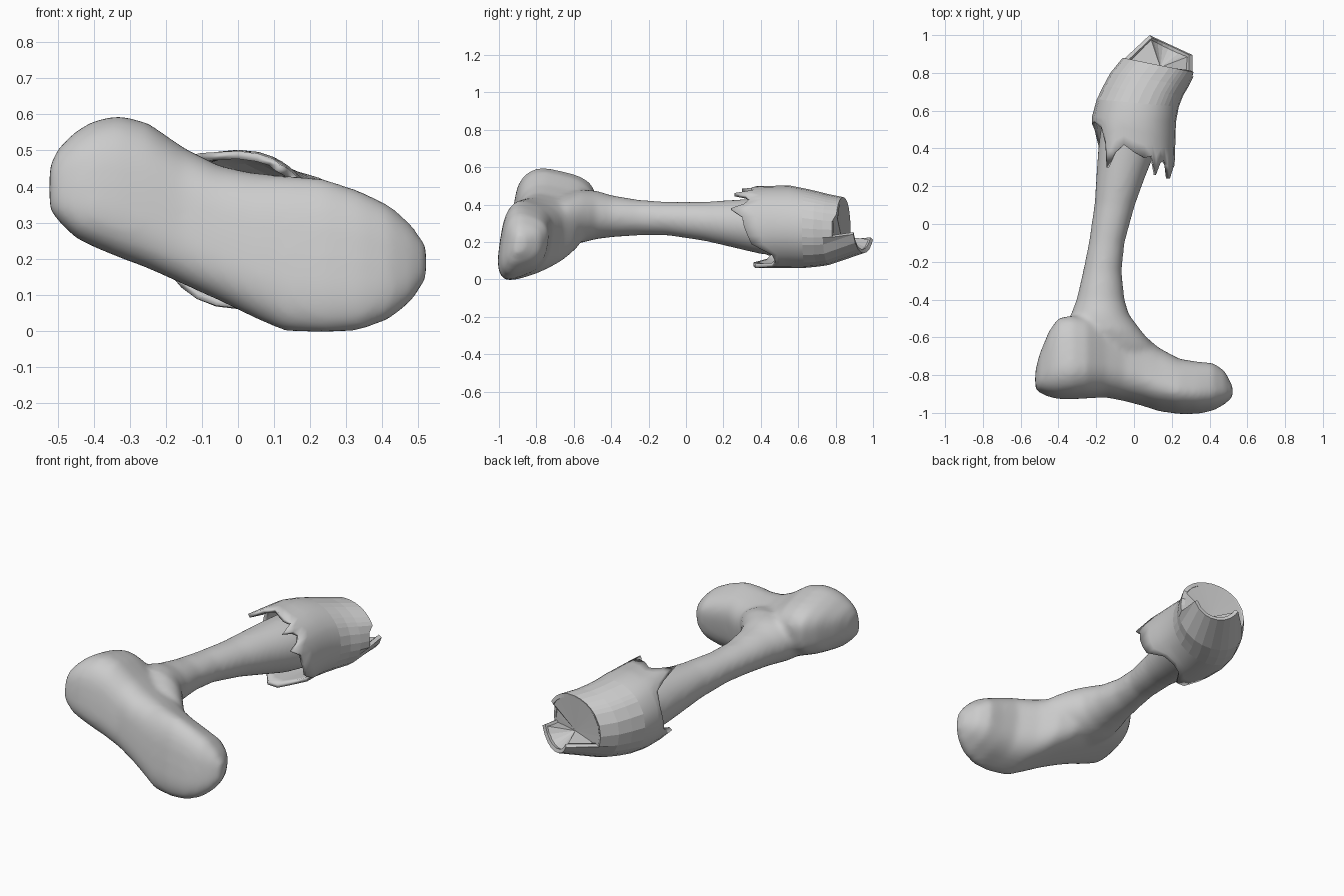
import bpy, bmesh
from math import sin, cos, pi, radians
from mathutils import Vector

if "Cube" in bpy.data.objects:
    bpy.data.objects.remove(bpy.data.objects["Cube"])


def power(v, n):
    return (1 if v >= 0 else -1) * abs(v) ** (2 / n)


def bridge(bm, a, b):
    n = len(a)
    return [bm.faces.new((a[i], a[(i + 1) % n], b[(i + 1) % n], b[i])) for i in range(n)]


def loft(bm, rings):
    """Closed skin through a list of point rings."""
    vs = [[bm.verts.new(p) for p in r] for r in rings]
    for a, b in zip(vs, vs[1:]):
        bridge(bm, a, b)
    bm.faces.new(vs[0])
    bm.faces.new(vs[-1][::-1])


def finish(bm, name):
    bmesh.ops.recalc_face_normals(bm, faces=bm.faces[:])
    me = bpy.data.meshes.new(name)
    bm.to_mesh(me)
    bm.free()
    ob = bpy.data.objects.new(name, me)
    bpy.context.collection.objects.link(ob)
    return ob


# Boot: slices along x (x, z low, z high, y sole, y top)
FOOT = [(-.523, .33, .46, -.87, -.78), (-.50, .30, .51, -.89, -.69), (-.45, .25, .56, -.91, -.57),
        (-.40, .225, .59, -.92, -.50), (-.33, .195, .605, -.92, -.49), (-.25, .165, .585, -.915, -.50),
        (-.15, .12, .515, -.91, -.52), (-.05, .075, .465, -.93, -.54), (.05, .025, .445, -.955, -.59),
        (.13, -.01, .44, -.98, -.66), (.24, -.014, .43, -.995, -.72), (.34, -.007, .395, -.995, -.735),
        (.42, .025, .355, -.98, -.74), (.48, .075, .30, -.95, -.78), (.523, .14, .24, -.915, -.86)]

# Leg: slices along y (y, x low, x high, z low, z high)
LEG = [(-.82, -.28, .12, .20, .37), (-.72, -.32, .12, .18, .42), (-.64, -.34, .10, .18, .455),
       (-.56, -.35, .035, .195, .48), (-.48, -.335, -.025, .215, .475), (-.40, -.305, -.05, .225, .45),
       (-.25, -.27, -.065, .235, .425), (-.10, -.24, -.05, .235, .415), (.10, -.21, .005, .205, .415),
       (.25, -.20, .06, .17, .425), (.40, -.19, .12, .135, .435), (.55, -.17, .16, .12, .44),
       (.66, -.12, .2, .13, .42)]


def foot_ring(x, z0, z1, y0, y1, n=32):
    pts = []
    zc, az, yc, ay = (z0 + z1) / 2, (z1 - z0) / 2, (y0 + y1) / 2, (y1 - y0) / 2
    for i in range(n):
        t = 2 * pi * i / n
        s = (1 + power(sin(t), 3.2)) / 2
        dz = az * power(cos(t), 3.2) * min(1, 1.12 - .45 * s)
        pts.append((x, yc + ay * power(sin(t), 3.2) + .15 * dz, zc + dz))
    return pts


def leg_ring(y, x0, x1, z0, z1, n=32):
    ts = [2 * pi * i / n for i in range(n)]
    return [((x0 + x1) / 2 + (x1 - x0) / 2 * cos(t), y, (z0 + z1) / 2 + (z1 - z0) / 2 * sin(t)) for t in ts]


bm = bmesh.new()
loft(bm, [foot_ring(*s) for s in FOOT])
loft(bm, [leg_ring(*s) for s in LEG])
boot = finish(bm, "lower_leg_and_boot")
rm = boot.modifiers.new("Fuse", 'REMESH')
rm.mode = 'VOXEL'
rm.voxel_size = .014
rm.use_smooth_shade = True
sm = boot.modifiers.new("Soften", 'SMOOTH')
sm.factor = .5
sm.iterations = 14

# Torn trouser leg: ragged hem (angle around leg, y of cloth edge)
HEM = [(0, .31), (14, .30), (27, .24), (34, .31), (43, .34), (51, .32), (58, .26), (65, .36), (76, .35),
       (90, .38), (103, .42), (115, .38), (125, .30), (132, .42), (140, .51), (160, .54), (180, .53),
       (200, .50), (215, .39), (226, .46), (240, .43), (255, .36), (270, .37), (285, .46), (300, .48),
       (318, .46), (336, .35), (348, .33)]
# Tilted rings (x left, y left, x right, y right, z low, z high)
CUFF = [(-.222, .57, .222, .54, .06, .502), (-.197, .66, .237, .62, .062, .485),
        (-.163, .73, .26, .68, .068, .47), (-.125, .80, .29, .73, .077, .455), (-.06, .88, .335, .80, .09, .44)]


def cuff_point(ring, deg):
    xl, yl, xr, yr, z0, z1 = ring
    c, s = power(cos(radians(deg)), 2.1), power(sin(radians(deg)), 2.1)
    k = (1 + c) / 2
    return Vector((xl + (xr - xl) * k, yl + (yr - yl) * k, (z0 + z1) / 2 + (z1 - z0) / 2 * s))


def upper_rim():
    """Torn upper edge: the underside reaches further back, the right side is notched."""
    pts = []
    for deg, _ in HEM:
        p = cuff_point(CUFF[-1], deg)
        if 205 <= deg <= 340:
            k = (p.x + .06) / .395
            p.x = .06 + .26 * k
            p.y += .13 - .04 * k
            p.z += .05
        elif deg < 27 or deg > 340:
            p += Vector((-.02, -.02, 0))
        pts.append(p)
    return pts


bm = bmesh.new()
rings = []
for f in (1, .66, .33):                     # ragged hem strips; upper left tip flares out
    row = []
    for deg, y in HEM:
        p = cuff_point(CUFF[0], deg)
        amount = .75 if 110 < deg < 130 else (-.22 if deg < 100 else -.1)
        flare = 1 + amount * f * max(0, .45 - y)
        p.x, p.z = p.x * flare, .28 + (p.z - .28) * flare
        p.y += (y - p.y) * f
        row.append(bm.verts.new(p))
    rings.append(row)
for r in CUFF[:-1]:
    rings.append([bm.verts.new(cuff_point(r, d)) for d, _ in HEM])
rings.append([bm.verts.new(p) for p in upper_rim()])
for i, (a, b) in enumerate(zip(rings, rings[1:])):
    for f in bridge(bm, a, b):
        f.smooth = i < 4
cloth = finish(bm, "torn_trouser_leg")
so = cloth.modifiers.new("Cloth", 'SOLIDIFY')
so.thickness = .022
so.offset = -1

# Sunken faceted end closing the cut
bm = bmesh.new()
hub = Vector((.14, .83, .23))
rim = [bm.verts.new(p.lerp(hub, .04)) for p in upper_rim()]
centre = bm.verts.new(hub)
for i in range(len(rim)):
    bm.faces.new((rim[i], rim[(i + 1) % len(rim)], centre))
finish(bm, "cut_end")
